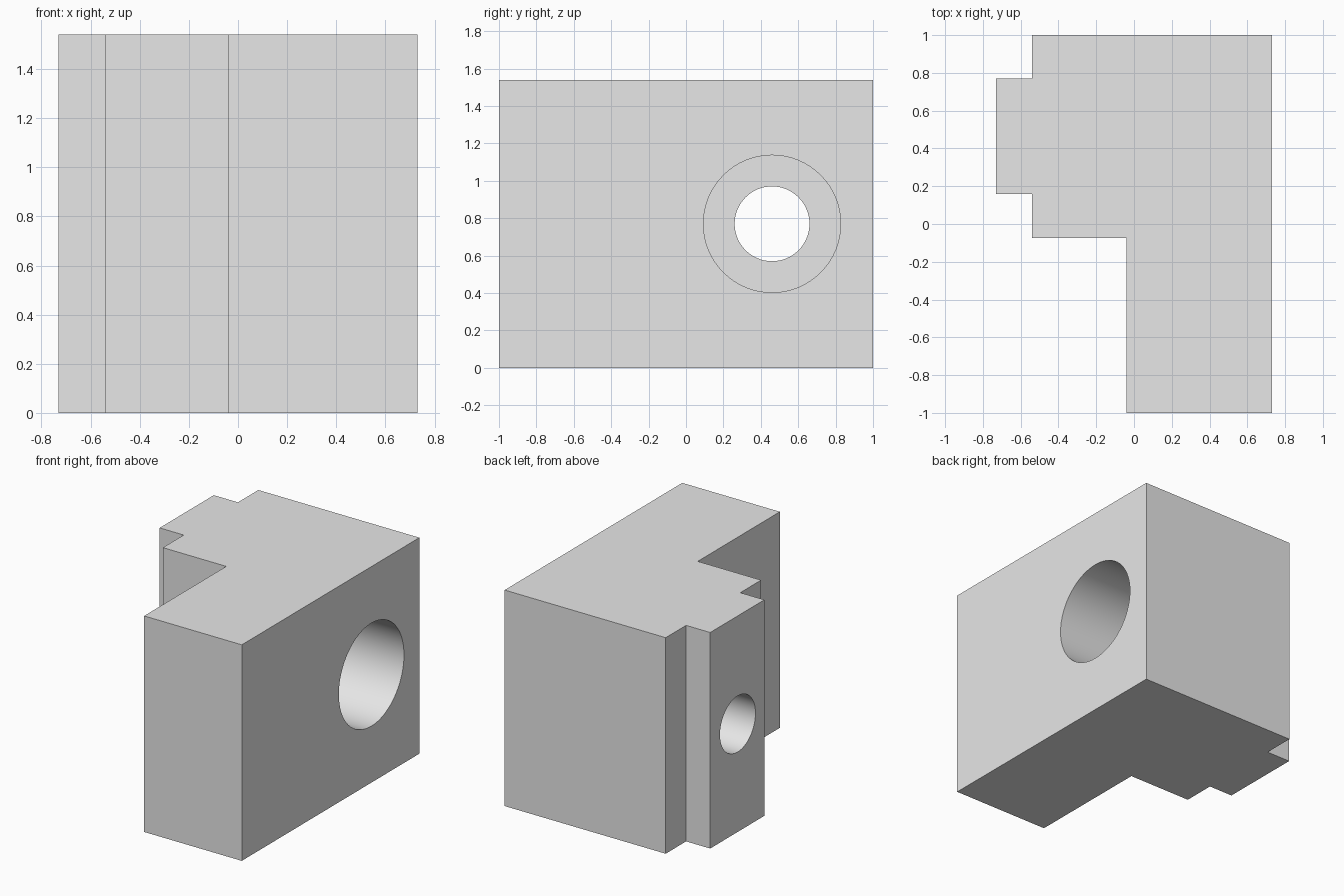
import bpy, bmesh, math
from mathutils import Matrix

if "Cube" in bpy.data.objects:
    bpy.data.objects.remove(bpy.data.objects["Cube"])

HEIGHT = 1.54
HOLE_Y, HOLE_Z = 0.46, 0.77

grey = bpy.data.materials.new("light grey")
grey.diffuse_color = (0.8, 0.8, 0.8, 1)
grey.use_nodes = True
grey.node_tree.nodes["Principled BSDF"].inputs["Base Color"].default_value = grey.diffuse_color


def add_object(name, bm):
    bmesh.ops.recalc_face_normals(bm, faces=bm.faces)
    mesh = bpy.data.meshes.new(name)
    bm.to_mesh(mesh)
    bm.free()
    mesh.materials.append(grey)
    obj = bpy.data.objects.new(name, mesh)
    bpy.context.collection.objects.link(obj)
    return obj


# Clamp block: L-shaped plan with a locating tongue on the left
plan = [(0.73, -1), (0.73, 1), (-0.54, 1), (-0.54, 0.77), (-0.73, 0.77),
        (-0.73, 0.16), (-0.54, 0.16), (-0.54, -0.075), (-0.04, -0.075), (-0.04, -1)]
bm = bmesh.new()
base = bm.faces.new([bm.verts.new((x, y, 0)) for x, y in plan])
top = bmesh.ops.extrude_face_region(bm, geom=[base])["geom"]
bmesh.ops.translate(bm, vec=(0, 0, HEIGHT),
                    verts=[v for v in top if isinstance(v, bmesh.types.BMVert)])
block = add_object("clamp_block", bm)


# Bolt hole with a counterbore opening on the right face
def cut_hole(name, radius, x0, x1):
    bm = bmesh.new()
    turn = Matrix.Translation(((x0 + x1) / 2, HOLE_Y, HOLE_Z)) @ Matrix.Rotation(math.pi / 2, 4, 'Y')
    bmesh.ops.create_cone(bm, cap_ends=True, segments=64, radius1=radius,
                          radius2=radius, depth=x1 - x0, matrix=turn)
    cutter = add_object(name, bm)
    mod = block.modifiers.new(name, 'BOOLEAN')
    mod.operation, mod.solver, mod.object = 'DIFFERENCE', 'EXACT', cutter
    bpy.context.view_layer.objects.active = block
    bpy.ops.object.modifier_apply(modifier=mod.name)
    bpy.data.objects.remove(cutter)


cut_hole("counterbore", 0.367, -0.15, 0.9)
cut_hole("bolt_hole", 0.2, -0.9, 0.5)

# Smooth bores, sharp block edges
bpy.ops.object.select_all(action='DESELECT')
block.select_set(True)
bpy.context.view_layer.objects.active = block
bpy.ops.object.shade_smooth_by_angle(angle=math.radians(30))
